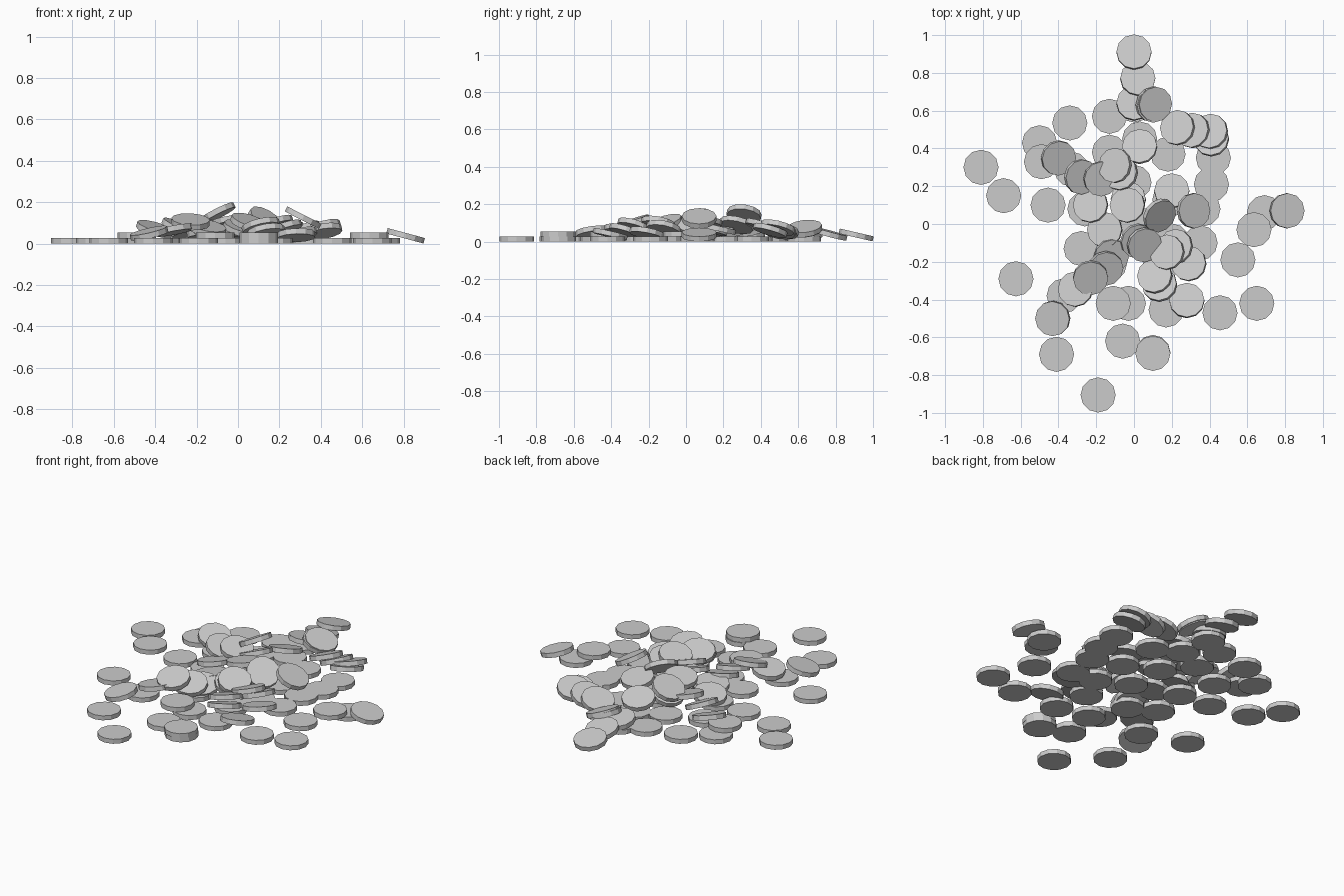
import bpy
from math import radians, sin
from mathutils import Matrix, Vector

RADIUS, THICK, SIDES = 0.093, 0.027, 12

# one shared low-poly coin
bpy.ops.mesh.primitive_cylinder_add(vertices=SIDES, radius=RADIUS, depth=THICK)
first = bpy.context.object
coin_mesh = first.data
coin_mesh.name = "coin"
bpy.data.objects.remove(first)


def coin(name, x, y, z, downhill=0, tilt=0):
    """Place a coin whose top face leans toward the downhill heading."""
    a = radians(downhill)
    axis = Vector((0, 0, 1)).cross(Vector((1, 0, 0)))
    axis.rotate(Matrix.Rotation(a, 3, 'Z'))
    low = z - RADIUS * sin(radians(tilt)) - THICK / 2
    z -= min(low, 0)
    ob = bpy.data.objects.new(name, coin_mesh)
    bpy.context.collection.objects.link(ob)
    ob.matrix_world = Matrix.Translation((x, y, z)) @ Matrix.Rotation(radians(tilt), 4, axis)


# coins lying flat on the floor
floor = [
    (-.81, .30), (-.69, .15), (-.455, .10), (-.625, -.29), (-.41, -.69),
    (-.19, -.905), (-.06, -.62), (-.03, -.42), (.17, -.455), (.455, -.47),
    (.65, -.42), (.55, -.19), (.69, .06), (.41, .21), (.42, .35),
    (-.34, .535), (-.13, .57), (-.50, .43), (-.28, -.13), (-.26, .08),
    (-.13, .38), (.18, .37), (-.37, -.38), (.35, -.10), (.365, .08),
    (.03, .45), (-.33, .29), (.10, -.68), (0, .63), (0, .22),
    (.19, .13), (.02, 0), (.13, -.25), (-.13, -.21), (.20, -.09),
]
for i, (x, y) in enumerate(floor):
    coin(f"floor_coin_{i}", x, y, THICK / 2)

# coins lying flat on another coin
for i, (x, y) in enumerate([(.635, -.03), (-.11, -.42), (.10, -.685), (-.49, .33)]):
    coin(f"stacked_coin_{i}", x, y, THICK * 1.5)

# leaning coins on the outside: x, y, z, downhill heading, tilt
outer = [
    (.81, .07, .037, 0, 15),
    (0, .91, .036, 90, 13),
    (.02, .77, .042, 80, 15),
    (0, .64, .055, 80, 12),
    (.10, .63, .065, -15, 20),
    (.11, .635, .07, -15, 22),
    (.23, .51, .06, 150, 22),
    (.31, .495, .062, 155, 24),
    (.405, .49, .075, 140, 20),
    (.41, .45, .06, 120, 18),
    (-.40, .35, .07, -40, 20),
    (-.43, -.50, .05, -150, 15),
    (.28, -.405, .04, 100, 13),
    (-.31, -.345, .065, 150, 12),
    (.29, -.21, .045, 135, 15),
]
for i, row in enumerate(outer):
    coin(f"outer_leaning_coin_{i}", *row)

# leaning coins heaped in the middle
heap = [
    (-.10, .31, .145, 165, 28),
    (-.07, .27, .09, 150, 24),
    (.03, .41, .085, 110, 18),
    (-.175, .24, .10, -35, 16),
    (-.28, .25, .075, -20, 25),
    (-.23, .10, .06, 140, 15),
    (-.035, .10, .11, 140, 12),
    (-.03, .13, .065, 110, 14),
    (-.155, -.03, .055, 150, 10),
    (.20, .175, .07, 90, 13),
    (.135, .045, .11, -40, 40),
    (.315, .07, .125, 0, 27),
    (.02, -.09, .07, -45, 22),
    (.055, -.11, .10, -45, 24),
    (.175, -.15, .095, 150, 20),
    (.22, -.12, .07, 150, 22),
    (.11, -.275, .085, 130, 20),
    (.135, -.32, .055, 120, 20),
    (-.12, -.17, .05, -60, 18),
    (-.15, -.235, .075, -60, 20),
    (-.23, -.285, .105, -80, 18),
]
for i, row in enumerate(heap):
    coin(f"heap_coin_{i}", *row)
